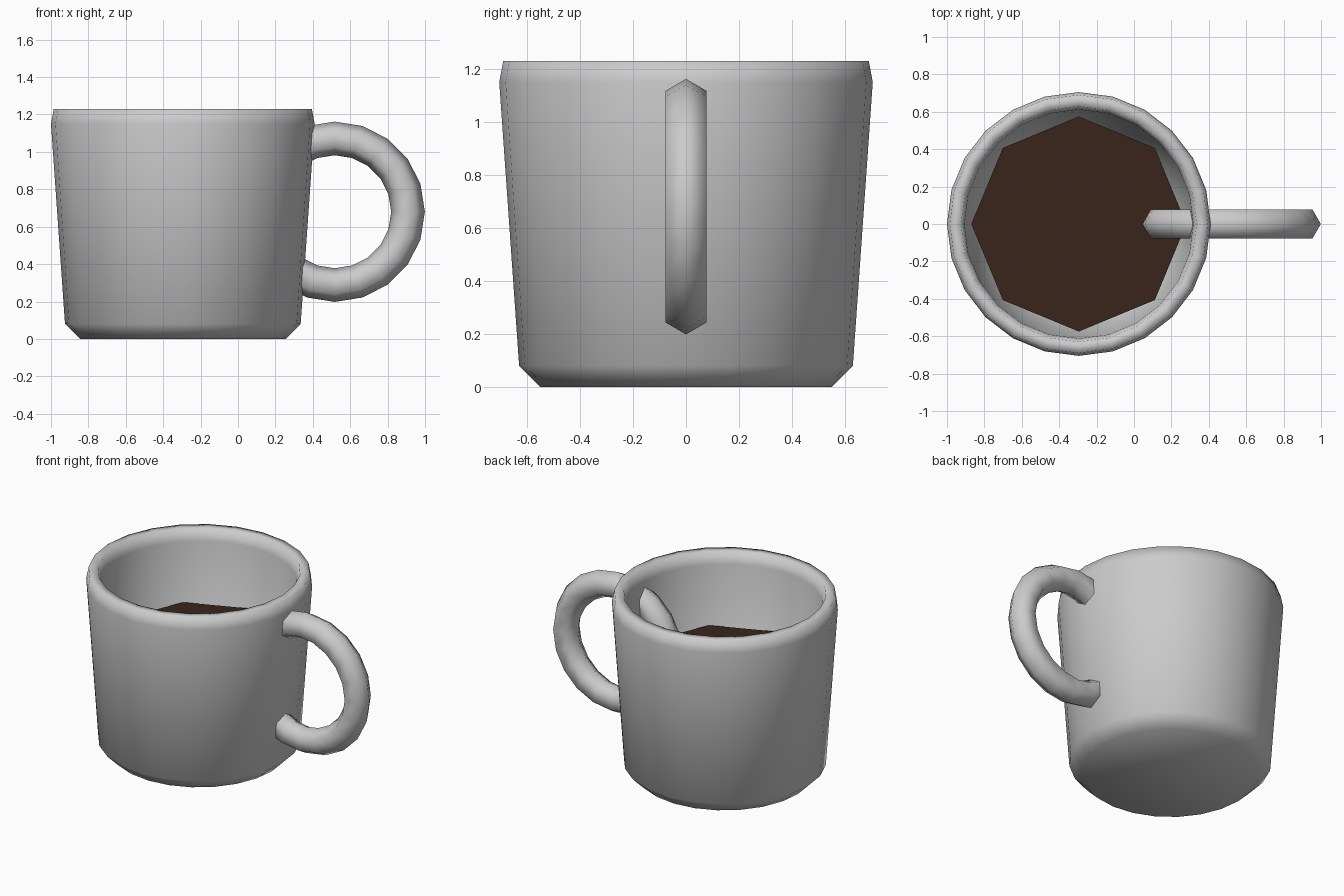
import bpy, bmesh, math

if "Cube" in bpy.data.objects:
    bpy.data.objects.remove(bpy.data.objects["Cube"])

CUP_X = -0.295


def finish(name, bm, location, smooth=True):
    bmesh.ops.recalc_face_normals(bm, faces=bm.faces)
    mesh = bpy.data.meshes.new(name)
    bm.to_mesh(mesh)
    bm.free()
    for p in mesh.polygons:
        p.use_smooth = smooth
    obj = bpy.data.objects.new(name, mesh)
    obj.location = location
    bpy.context.collection.objects.link(obj)
    return obj


def ring(bm, r, z, n):
    return [bm.verts.new((r * math.cos(2 * math.pi * i / n),
                          r * math.sin(2 * math.pi * i / n), z)) for i in range(n)]


def bridge(bm, a, b):
    n = len(a)
    for i in range(n):
        j = (i + 1) % n
        bm.faces.new((a[i], a[j], b[j], b[i]))


# Mug body: lathed profile from the underside, over the rim, to the inner floor
profile = [(0.55, 0), (0.63, 0.08), (0.705, 1.15), (0.69, 1.23),
           (0.63, 1.23), (0.612, 1.15), (0.54, 0.15), (0.48, 0.09)]
bm = bmesh.new()
rings = [ring(bm, r, z, 24) for r, z in profile]
for a, b in zip(rings, rings[1:]):
    bridge(bm, a, b)
bm.faces.new(rings[0])
bm.faces.new(rings[-1])
finish("mug_body", bm, (CUP_X, 0, 0))

# Handle: full six-sided ring that passes through the wall
bm = bmesh.new()
R, r, N = 0.392, 0.09, 20
loops = []
for i in range(N):
    t = 2 * math.pi * i / N
    loop = []
    for k in range(6):
        p = 2 * math.pi * k / 6
        d = R + r * math.cos(p)
        loop.append(bm.verts.new((d * math.cos(t), r * math.sin(p), d * math.sin(t))))
    loops.append(loop)
for i in range(N):
    bridge(bm, loops[i], loops[(i + 1) % N])
finish("handle", bm, (0.517, 0, 0.68))

# Coffee: flat octagonal surface
bm = bmesh.new()
bm.faces.new(ring(bm, 0.575, 0, 8))
coffee = finish("coffee", bm, (CUP_X, 0, 0.75), smooth=False)
mat = bpy.data.materials.new("coffee_brown")
mat.diffuse_color = (0.04, 0.018, 0.011, 1)
mat.use_nodes = True
mat.node_tree.nodes["Principled BSDF"].inputs["Base Color"].default_value = mat.diffuse_color
coffee.data.materials.append(mat)
